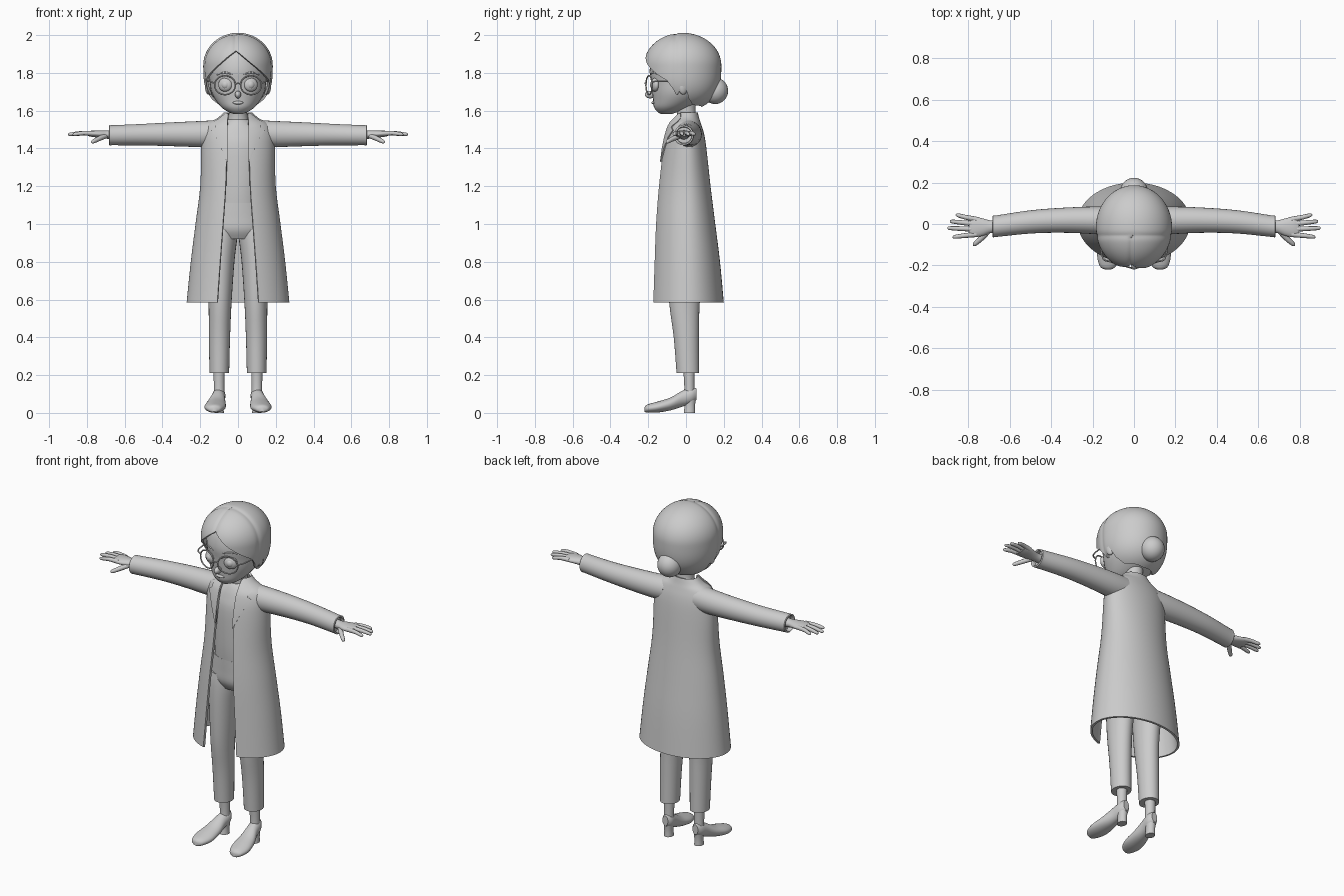
import bpy, bmesh
from math import sin, cos, pi, asin, acos, sqrt, exp, radians
from mathutils import Vector, Matrix

cube = bpy.data.objects.get("Cube")
if cube:
    bpy.data.objects.remove(cube)

grey = bpy.data.materials.new("light_grey")
grey.use_nodes = True
grey.diffuse_color = (0.6, 0.6, 0.6, 1)
grey.node_tree.nodes["Principled BSDF"].inputs["Base Color"].default_value = (0.6, 0.6, 0.6, 1)
parts = []


def finish(name, bm, mirror=False, thick=0):
    bmesh.ops.recalc_face_normals(bm, faces=bm.faces)
    me = bpy.data.meshes.new(name)
    bm.to_mesh(me)
    bm.free()
    me.materials.append(grey)
    ob = bpy.data.objects.new(name, me)
    bpy.context.collection.objects.link(ob)
    if thick:
        mod = ob.modifiers.new("thickness", "SOLIDIFY")
        mod.thickness, mod.offset = thick, -1
    if mirror:
        ob.modifiers.new("mirror", "MIRROR").use_clip = False
    parts.append(ob)
    return ob


def spline(rows, steps=4):
    """Smooth Catmull-Rom pass through rows of numbers."""
    out = []
    for i in range(len(rows) - 1):
        p0, p1 = rows[max(i - 1, 0)], rows[i]
        p2, p3 = rows[i + 1], rows[min(i + 2, len(rows) - 1)]
        for k in range(steps):
            t = k / steps
            out.append([b + 0.5 * t * (c - a + t * (2 * a - 5 * b + 4 * c - d + t * (3 * (b - c) + d - a)))
                        for a, b, c, d in zip(p0, p1, p2, p3)])
    return out + [list(rows[-1])]


def lerp(rows, t):
    """Row interpolated by its first number."""
    for a, b in zip(rows, rows[1:]):
        if t <= b[0]:
            f = max(0, (t - a[0]) / (b[0] - a[0]))
            return [p + f * (q - p) for p, q in zip(a, b)]
    return rows[-1]


def skin(grid, closed=True, caps=True):
    bm = bmesh.new()
    vs = [[bm.verts.new(p) for p in row] for row in grid]
    n = len(vs[0])
    for a, b in zip(vs, vs[1:]):
        for j in range(n if closed else n - 1):
            k = (j + 1) % n
            bm.faces.new((a[j], a[k], b[k], b[j]))
    if caps:
        bm.faces.new(vs[0])
        bm.faces.new(vs[-1])
    return bm


def loft(name, rings, axis="Z", mirror=False, n=28):
    """Ellipses (position, centre 1, centre 2, radius 1, radius 2) along an axis."""
    grid = []
    for t, c1, c2, r1, r2 in spline(rings):
        row = []
        for j in range(n):
            u = c1 + r1 * cos(2 * pi * j / n)
            v = c2 + r2 * sin(2 * pi * j / n)
            row.append({"X": (t, u, v), "Y": (u, t, v), "Z": (u, v, t)}[axis])
        grid.append(row)
    return finish(name, skin(grid), mirror)


def tube(name, rows, mirror=False, n=10):
    """Round tube through (x, y, z, radius)."""
    pts, grid = spline(rows), []
    for i, p in enumerate(pts):
        d = Vector(pts[min(i + 1, len(pts) - 1)][:3]) - Vector(pts[max(i - 1, 0)][:3])
        q = d.to_track_quat("Z", "Y")
        grid.append([Vector(p[:3]) + q @ Vector((cos(2 * pi * j / n), sin(2 * pi * j / n), 0)) * p[3]
                     for j in range(n)])
    return finish(name, skin(grid), mirror)


def ball(name, loc, size, mirror=False, turn=0):
    bm = bmesh.new()
    m = Matrix.Translation(loc) @ Matrix.Rotation(turn, 4, "Z") @ Matrix.Diagonal((*size, 1))
    bmesh.ops.create_uvsphere(bm, u_segments=28, v_segments=16, radius=1, matrix=m)
    return finish(name, bm, mirror)


# Head, neck and face
loft("head", [(1.583, 0, -.105, .025, .03), (1.595, 0, -.095, .055, .058), (1.62, 0, -.075, .09, .095),
              (1.66, 0, -.045, .122, .13), (1.70, 0, -.025, .142, .155), (1.75, 0, -.02, .15, .165),
              (1.82, 0, -.02, .156, .172), (1.9, 0, -.02, .135, .15), (1.95, 0, -.02, .08, .09)])
loft("neck", [(1.48, 0, .01, .075, .06), (1.55, 0, .008, .055, .052), (1.6, 0, 0, .048, .05),
              (1.68, 0, -.005, .055, .06)])
ball("nose", (0, -.19, 1.685), (.016, .028, .02))
ball("lips", (0, -.171, 1.642), (.028, .011, .009))
ball("ear", (.156, -.015, 1.73), (.018, .027, .045), True, .3)
ball("eye", (.068, -.165, 1.737), (.038, .02, .036), True, .35)
ball("iris", (.068, -.172, 1.737), (.022, .018, .023), True, .35)
tube("eyebrow", [(.03, -.186, 1.792, .003), (.07, -.172, 1.802, .005), (.115, -.135, 1.787, .002)], True)

# Hair shell with an uneven lower edge, a parting and a band groove
edge = [(-180, 1.63), (-115, 1.64), (-102, 1.67), (-92, 1.74), (-80, 1.68), (-66, 1.77), (-30, 1.85),
        (-4, 1.915), (22, 1.85), (45, 1.80), (66, 1.76), (80, 1.68), (92, 1.74), (102, 1.67),
        (115, 1.64), (180, 1.63)]
grid = []
for i in range(1, 37):
    row = []
    for j in range(120):
        a = radians(j * 3 - 180)
        drop = lerp(edge, j * 3 - 180)[1] - 1.84
        th = acos(drop / (.16 if drop > 0 else .23)) * i / 36
        c = cos(th)
        r = sin(th) if c > 0 else sqrt(1 + c ** 3)
        x, y = .172 * r * sin(a), -.018 - .193 * r * cos(a)
        f = 1 - .025 * exp(-((y + .055) / .014) ** 2)
        if y < -.06:
            f -= .03 * exp(-((x + .015) / .012) ** 2)
        row.append((x * f, y * f, 1.84 + (.16 if c > 0 else .23) * c * f))
    grid.append(row)
bm = skin(grid, caps=False)
bm.verts.ensure_lookup_table()
bm.faces.new(bm.verts[:120])
finish("hair", bm, thick=.012)
ball("hair_bun", (0, .154, 1.705), (.068, .069, .07))

# Glasses
rim = []
for j in range(33):
    a = 2 * pi * j / 32
    x = .069 + .055 * cos(a)
    rim.append((x, -.212 + .3 * (x - .014), 1.735 + .05 * sin(a), .004))
tube("glasses_rim", rim, True, 8)
tube("glasses_bridge", [(-.017, -.21, 1.74, .004), (0, -.216, 1.745, .004), (.017, -.21, 1.74, .004)])
tube("glasses_temple", [(.122, -.18, 1.745, .004), (.15, -.165, 1.755, .004),
                        (.162, -.09, 1.757, .004), (.158, -.01, 1.76, .004)], True)

# Blouse and trousers
loft("blouse", [(1.08, 0, .01, .14, .115), (1.2, 0, .008, .14, .12), (1.4, 0, 0, .16, .108),
                (1.48, 0, .003, .15, .092), (1.53, 0, .005, .09, .073), (1.553, 0, .005, .058, .056)])
loft("trouser_hips", [(.92, 0, .01, .13, .085), (.97, 0, .01, .165, .112), (1.04, 0, .012, .16, .118),
                      (1.11, 0, .01, .145, .118)])
loft("trouser_leg", [(.21, .099, .01, .052, .06), (.4, .098, .002, .056, .067), (.585, .095, -.008, .061, .081),
                     (.8, .092, 0, .073, .098), (.93, .088, .008, .084, .105), (1.0, .082, .01, .075, .1)],
     mirror=True)

# Shoes and ankles
loft("ankle", [(.07, .1, .018, .028, .032), (.14, .1, .018, .028, .027), (.26, .1, .015, .03, .032)], mirror=True)
loft("shoe", [(-.22, .126, .018, .012, .012), (-.205, .126, .023, .038, .021), (-.15, .122, .031, .056, .029),
              (-.08, .115, .048, .05, .034), (-.02, .106, .075, .037, .042), (.03, .1, .092, .033, .042),
              (.055, .1, .1, .018, .03)], "Y", True)
loft("shoe_heel", [(0, .1, .018, .025, .03), (.04, .1, .02, .024, .028), (.09, .1, .02, .029, .034)], mirror=True)

# Open coat: height, half width, front, back, half gap
coat = spline([(.585, .272, -.19, .2, .11), (.8, .25, -.18, .18, .095), (1.0, .225, -.17, .155, .08),
               (1.2, .2, -.152, .13, .066), (1.4, .195, -.126, .108, .06), (1.48, .19, -.108, .095, .06),
               (1.53, .165, -.09, .08, .06), (1.56, .11, -.068, .07, .058), (1.59, .076, -.045, .062, .054)])
grid = []
for z, rx, yf, yb, gap in coat:
    start = asin(gap / rx)
    row = []
    for j in range(61):
        a = start + (2 * pi - 2 * start) * j / 60
        depth = .01 - yf if cos(a) > 0 else yb - .01
        row.append((rx * sin(a), .01 - depth * cos(a), z))
    grid.append(row)
finish("coat_body", skin(grid, False, False), thick=.012)

# Lapels laid on the coat front
grid = []
for z, inner, outer in [(1.33, .056, .06), (1.4, .056, .09), (1.46, .056, .118), (1.497, .056, .142),
                        (1.512, .056, .118), (1.522, .056, .118), (1.54, .056, .128), (1.56, .054, .1),
                        (1.585, .053, .07)]:
    _, rx, yf, _, _ = lerp(coat, z)
    row = []
    for k in range(6):
        x = inner + (outer - inner) * k / 5
        row.append((x, .002 - (.01 - yf) * sqrt(max(0, 1 - (x / rx) ** 2)), z))
    grid.append(row)
finish("lapel", skin(grid, False, False), True, .008)

# Sleeves and hands
loft("sleeve", [(.1, .012, 1.478, .07, .072), (.2, .018, 1.476, .066, .069), (.35, .018, 1.475, .06, .063),
                (.5, .01, 1.473, .056, .057), (.66, -.01, 1.47, .052, .053), (.68, -.012, 1.47, .052, .053),
                (.681, -.012, 1.47, .043, .044), (.66, -.01, 1.47, .041, .042)], "X", True)
loft("palm", [(.64, -.01, 1.472, .03, .026), (.69, -.013, 1.473, .03, .022), (.73, -.015, 1.476, .042, .02),
              (.77, -.014, 1.478, .05, .017), (.795, -.014, 1.478, .045, .012)], "X", True)
fingers = {"little": (.022, .86, .042), "ring": (.0, .888, .012), "middle": (-.025, .9, -.02),
           "index": (-.05, .875, -.062)}
for name, (y0, x1, y1) in fingers.items():
    mid = (y0 + y1) / 2
    tube(name + "_finger", [(.76, y0, 1.479, .013), ((.76 + x1) / 2, mid, 1.481, .0115),
                            (x1 - .01, y1, 1.475, .009), (x1, y1, 1.474, .003)], True)
tube("thumb", [(.7, -.03, 1.467, .014), (.735, -.068, 1.452, .013), (.768, -.097, 1.436, .01),
               (.776, -.103, 1.432, .003)], True)

# Bake modifiers and shade
bpy.ops.object.select_all(action="DESELECT")
for ob in parts:
    ob.select_set(True)
bpy.context.view_layer.objects.active = parts[0]
bpy.ops.object.convert(target="MESH")
bpy.ops.object.shade_smooth_by_angle(angle=radians(42))
